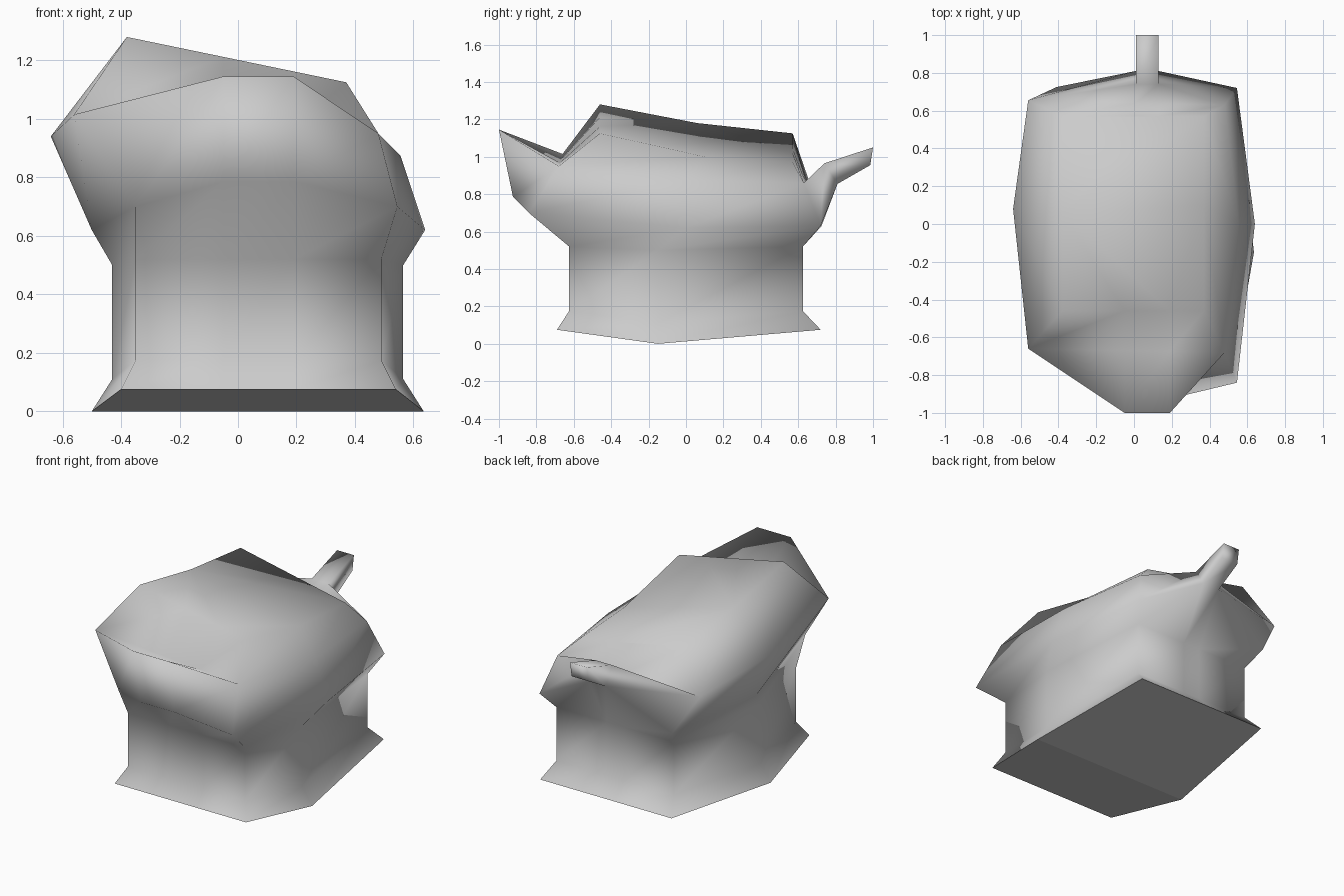
import bpy
import bmesh
from mathutils import Vector

default_cube = bpy.data.objects.get("Cube")
if default_cube:
    bpy.data.objects.remove(default_cube, do_unlink=True)

# Plain grey finish
grey = bpy.data.materials.new("light_grey")
grey.use_nodes = True
colour = (0.6, 0.6, 0.6, 1)
grey.diffuse_color = colour
grey.node_tree.nodes["Principled BSDF"].inputs["Base Color"].default_value = colour

SPOUT_X = (-0.05, 0.19)
HANDLE_X = (0.01, 0.13)


def ring(front_left, front_right, right, back_right, back_left, left,
         spout=None, handle=None):
    """Ten-point outline; spout and handle are (y, z) or follow the straight edge."""
    def middle(a, b, xs, override):
        a, b = Vector(a), Vector(b)
        for x in xs:
            if override:
                yield Vector((x, *override))
            else:
                yield a.lerp(b, (x - a.x) / (b.x - a.x))

    front = middle(front_left, front_right, SPOUT_X, spout)
    back = middle(back_right, back_left, reversed(HANDLE_X), handle)
    return [Vector(front_left), *front, Vector(front_right), Vector(right),
            Vector(back_right), *back, Vector(back_left), Vector(left)]


def base_ring(x_left, x_right, y_front, y_back, z, mid_left, mid_right, mid_z):
    """Six-sided outline whose side corners dip below the ends."""
    mid_y = -0.15
    return ring((x_left, y_front, z), (x_right, y_front, z),
                (mid_right, mid_y, mid_z), (x_right, y_back, z),
                (x_left, y_back, z), (mid_left, mid_y, mid_z))


# Foot and neck
foot = base_ring(-0.4, 0.54, -0.69, 0.72, 0.075, -0.5, 0.635, 0)
neck_bottom = base_ring(-0.35, 0.49, -0.625, 0.625, 0.175, -0.43, 0.565, 0.11)
neck_top = base_ring(-0.35, 0.49, -0.625, 0.625, 0.52, -0.43, 0.565, 0.5)

# Belly, leaning lower on one side
belly = ring((-0.35, -0.72, 0.7), (0.545, -0.84, 0.7), (0.64, 0, 0.62),
             (0.545, 0.72, 0.63), (-0.41, 0.725, 0.63), (-0.5, 0, 0.62),
             spout=(-0.925, 0.785), handle=(0.81, 0.855))

# Rim: the outer outline carries the spout, the inner one is the valley
rim_corners = [(-0.56, -0.66, 1.015), (0.48, -0.68, 0.95), (0.555, 0, 0.875),
               (0.48, 0.63, 0.86), (-0.56, 0.655, 0.88), (-0.64, 0.08, 0.94)]
rim = ring(*rim_corners, spout=(-1, 1.145), handle=(0.74, 0.965))
valley = ring(*rim_corners)

# Sloping lid
lid = ring((-0.38, -0.46, 1.28), (0.37, -0.46, 1.125), (0.37, 0.1, 1.0),
           (0.37, 0.57, 0.97), (-0.38, 0.57, 1.125), (-0.38, 0.06, 1.18))

# Loft the outlines together
bm = bmesh.new()
loops = [[bm.verts.new(p) for p in outline]
         for outline in (foot, neck_bottom, neck_top, belly, rim, valley, lid)]
handle_face = None
for low, high in zip(loops, loops[1:]):
    for i in range(len(low)):
        j = (i + 1) % len(low)
        face = bm.faces.new((low[i], low[j], high[j], high[i]))
        if low is loops[3] and i == 6:
            handle_face = face


def cap(loop):
    return [bm.faces.new(loop[:5] + loop[9:]), bm.faces.new(loop[4:])]


underside = cap(loops[0])
cap(loops[-1])

# Handle drawn out of the back
result = bmesh.ops.extrude_face_region(bm, geom=[handle_face])
for v in result["geom"]:
    if isinstance(v, bmesh.types.BMVert):
        v.co.y, v.co.z = (1, 1.05) if v.co.z > 0.9 else (0.985, 0.955)
bmesh.ops.delete(bm, geom=[handle_face], context="FACES_ONLY")

# Soft shading with a crisp, flat underside
for face in bm.faces:
    face.smooth = face not in underside
for face in underside:
    for edge in face.edges:
        edge.smooth = False
bmesh.ops.remove_doubles(bm, verts=bm.verts, dist=0.0005)
bmesh.ops.recalc_face_normals(bm, faces=bm.faces)

mesh = bpy.data.meshes.new("spouted_pot")
bm.to_mesh(mesh)
bm.free()
mesh.materials.append(grey)
pot = bpy.data.objects.new("spouted_pot", mesh)
bpy.context.collection.objects.link(pot)
